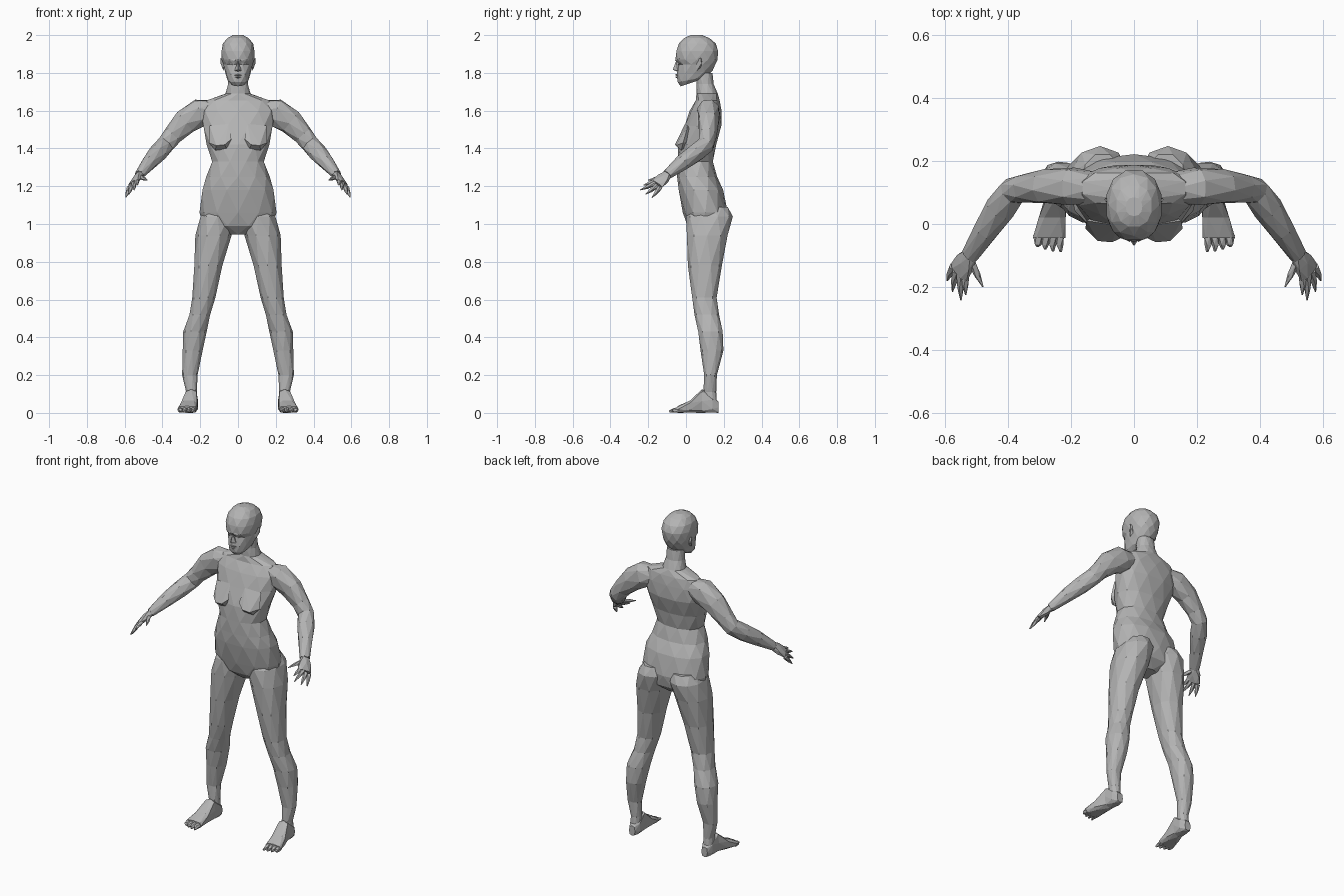
import bpy, bmesh, math
from mathutils import Vector as V

skin = bpy.data.materials.new("plain grey")
skin.diffuse_color = (0.46, 0.46, 0.46, 1)


def finish(name, bm, mirror):
    bmesh.ops.recalc_face_normals(bm, faces=bm.faces)
    me = bpy.data.meshes.new(name)
    bm.to_mesh(me)
    bm.free()
    me.materials.append(skin)
    ob = bpy.data.objects.new(name, me)
    bpy.context.collection.objects.link(ob)
    if mirror:
        m = ob.modifiers.new("mirror", "MIRROR")
        m.use_mirror_merge = False
    return ob


def loft(name, rings, n=10, mirror=False, power=0.88):
    """Skin of triangles through rings (centre, u, v); every other ring is turned half a step."""
    bm = bmesh.new()
    rows = []
    for i, (c, u, v) in enumerate(rings):
        row = []
        for k in range(n):
            a = 2 * math.pi * (k + 0.5 * (i % 2)) / n
            co, si = math.cos(a), math.sin(a)
            x = math.copysign(abs(co) ** power, co)
            y = math.copysign(abs(si) ** power, si)
            row.append(bm.verts.new(V(c) + V(u) * x + V(v) * y))
        rows.append(row)
    for i in range(len(rows) - 1):
        a, b = rows[i], rows[i + 1]
        for k in range(n):
            j = (k + 1) % n
            if i % 2 == 0:
                bm.faces.new((a[k], a[j], b[k]))
                bm.faces.new((a[j], b[j], b[k]))
            else:
                bm.faces.new((a[k], a[j], b[j]))
                bm.faces.new((a[k], b[j], b[k]))
    bm.faces.new(rows[0])
    bm.faces.new(rows[-1])
    return finish(name, bm, mirror)


def level(z, cx, hw, yf, yb, tilt=0.0):
    """Horizontal ring from front to back y; tilt lowers its front."""
    return ((cx, (yf + yb) / 2, z), (hw * 1.02, 0, 0), (0, (yb - yf) / 2, tilt))


def tube(points, axis):
    """Rings across a path of (point, half width along axis, half thickness)."""
    out = []
    for i, (p, ru, rv) in enumerate(points):
        t = V(points[min(i + 1, len(points) - 1)][0]) - V(points[max(i - 1, 0)][0])
        t.normalize()
        u = V(axis) - t * V(axis).dot(t)
        u.normalize()
        out.append((p, u * ru, t.cross(u) * rv))
    return out


def hull(name, points, mirror=False):
    bm = bmesh.new()
    for p in points:
        bm.verts.new(p)
    bmesh.ops.convex_hull(bm, input=bm.verts)
    return finish(name, bm, mirror)


# torso and neck
loft("torso", [level(z, 0, hw, f, b) for z, hw, f, b in (
    (0.945, 0.05, 0.05, 0.16), (0.99, 0.18, 0.005, 0.21), (1.06, 0.20, -0.017, 0.222),
    (1.18, 0.19, -0.042, 0.20), (1.25, 0.165, -0.047, 0.165), (1.33, 0.138, -0.047, 0.145),
    (1.42, 0.163, -0.042, 0.16), (1.52, 0.185, -0.01, 0.19), (1.60, 0.195, 0.02, 0.188),
    (1.655, 0.165, 0.05, 0.18), (1.69, 0.065, 0.055, 0.168), (1.74, 0.053, 0.055, 0.148),
    (1.80, 0.05, 0.05, 0.14))], 12)

# chest: wedges that slope down from the collar to a sharp lower edge
hull("breast", [(0.05, -0.005, 1.53), (0.15, 0.01, 1.52), (0.035, -0.042, 1.45),
                (0.07, -0.058, 1.42), (0.115, -0.054, 1.415), (0.155, -0.015, 1.43),
                (0.06, -0.03, 1.395), (0.12, -0.025, 1.39), (0.1, 0.05, 1.45)], True)

# head
loft("head", [level(*r) for r in (
    (1.745, 0, 0.036, -0.028, 0.07, 0.016), (1.765, 0, 0.056, -0.046, 0.11, 0.015),
    (1.80, 0, 0.066, -0.050, 0.14, 0.01), (1.845, 0, 0.078, -0.040, 0.158, 0.0),
    (1.87, 0, 0.085, -0.056, 0.167, 0.0), (1.915, 0, 0.088, -0.054, 0.173, 0.0),
    (1.955, 0, 0.079, -0.038, 0.158, 0.0), (1.985, 0, 0.056, -0.010, 0.125, 0.0),
    (2.0, 0, 0.026, 0.025, 0.085, 0.0))], 12)
hull("nose", [(0, -0.052, 1.865), (0, -0.070, 1.817), (-0.018, -0.045, 1.812),
              (0.018, -0.045, 1.812), (0, -0.04, 1.805), (0, 0, 1.84)])
for label, z, w in (("upper_lip", 1.788, 0.024), ("lower_lip", 1.776, 0.02)):
    hull(label, [(-w, -0.042, z), (w, -0.042, z), (0, -0.058, z + 0.002), (0, -0.045, z + 0.008),
                 (0, -0.045, z - 0.007), (0, -0.02, z)])
hull("brow", [(0.012, -0.058, 1.862), (0.055, -0.036, 1.876), (0.055, -0.034, 1.866),
              (0.012, -0.052, 1.876), (0.03, -0.02, 1.868)], True)
hull("eye", [(0.016, -0.040, 1.847), (0.048, -0.032, 1.850), (0.032, -0.044, 1.853),
             (0.032, -0.042, 1.842), (0.032, -0.02, 1.847)], True)
hull("ear", [(0.072, 0.055, 1.875), (0.094, 0.078, 1.878), (0.092, 0.082, 1.85), (0.074, 0.05, 1.84),
             (0.078, 0.058, 1.812), (0.07, 0.08, 1.83), (0.072, 0.085, 1.87)], True)

# arm
loft("arm", tube([
    ((0.12, 0.115, 1.605), 0.05, 0.05), ((0.20, 0.12, 1.59), 0.06, 0.076),
    ((0.28, 0.12, 1.54), 0.055, 0.068), ((0.345, 0.115, 1.47), 0.046, 0.052),
    ((0.385, 0.105, 1.42), 0.044, 0.048), ((0.425, 0.05, 1.375), 0.047, 0.048),
    ((0.47, -0.02, 1.325), 0.040, 0.040), ((0.522, -0.10, 1.26), 0.028, 0.024)],
    (0.3, 1, 0)), 8, True)

# hand
across = (0.6, 0.45, -0.5)
loft("palm", tube([
    ((0.515, -0.09, 1.268), 0.022, 0.02), ((0.537, -0.122, 1.24), 0.038, 0.02),
    ((0.557, -0.155, 1.212), 0.042, 0.014)], across), 6, True)
for label, base, tip in (
        ("thumb", (0.518, -0.120, 1.250), (0.48, -0.200, 1.232)),
        ("index_finger", (0.537, -0.160, 1.228), (0.535, -0.225, 1.205)),
        ("middle_finger", (0.552, -0.160, 1.216), (0.55, -0.243, 1.18)),
        ("ring_finger", (0.565, -0.150, 1.204), (0.577, -0.215, 1.157)),
        ("little_finger", (0.575, -0.136, 1.194), (0.594, -0.180, 1.14))):
    mid = V(base).lerp(V(tip), 0.55)
    loft(label, tube([(base, 0.014, 0.013), (mid, 0.010, 0.010), (tip, 0.002, 0.002)], across), 5, True)

# leg
loft("leg", [level(*r) for r in (
    (1.09, 0.10, 0.065, 0.03, 0.225), (1.04, 0.108, 0.092, 0.0, 0.248),
    (0.94, 0.130, 0.094, 0.0, 0.225), (0.78, 0.157, 0.076, 0.01, 0.19),
    (0.61, 0.181, 0.060, 0.03, 0.165), (0.52, 0.202, 0.056, 0.045, 0.175),
    (0.43, 0.228, 0.061, 0.062, 0.197), (0.33, 0.240, 0.054, 0.077, 0.198),
    (0.20, 0.255, 0.040, 0.095, 0.165), (0.11, 0.246, 0.029, 0.092, 0.16),
    (0.04, 0.247, 0.030, 0.09, 0.165))], 10, True)

# foot: upright rings from heel to ball
loft("foot", [((cx, y, h / 2), (hw, 0, 0), (0, 0, h / 2)) for y, cx, hw, h in (
    (0.172, 0.245, 0.02, 0.06), (0.14, 0.245, 0.034, 0.09), (0.085, 0.248, 0.035, 0.125),
    (0.02, 0.260, 0.045, 0.066), (-0.045, 0.270, 0.052, 0.036))], 8, True, 0.6)
for i in range(4):
    x = 0.236 + i * 0.023
    tip = (x - 0.004 + i * 0.002, -0.088 + i * i * 0.002, 0.008)
    loft("toe_%d" % (i + 1), tube([((x, -0.035, 0.016), 0.016, 0.016), ((x, -0.065, 0.013), 0.012, 0.012),
                                   (tip, 0.004, 0.006)], (1, 0, 0)), 5, True)
